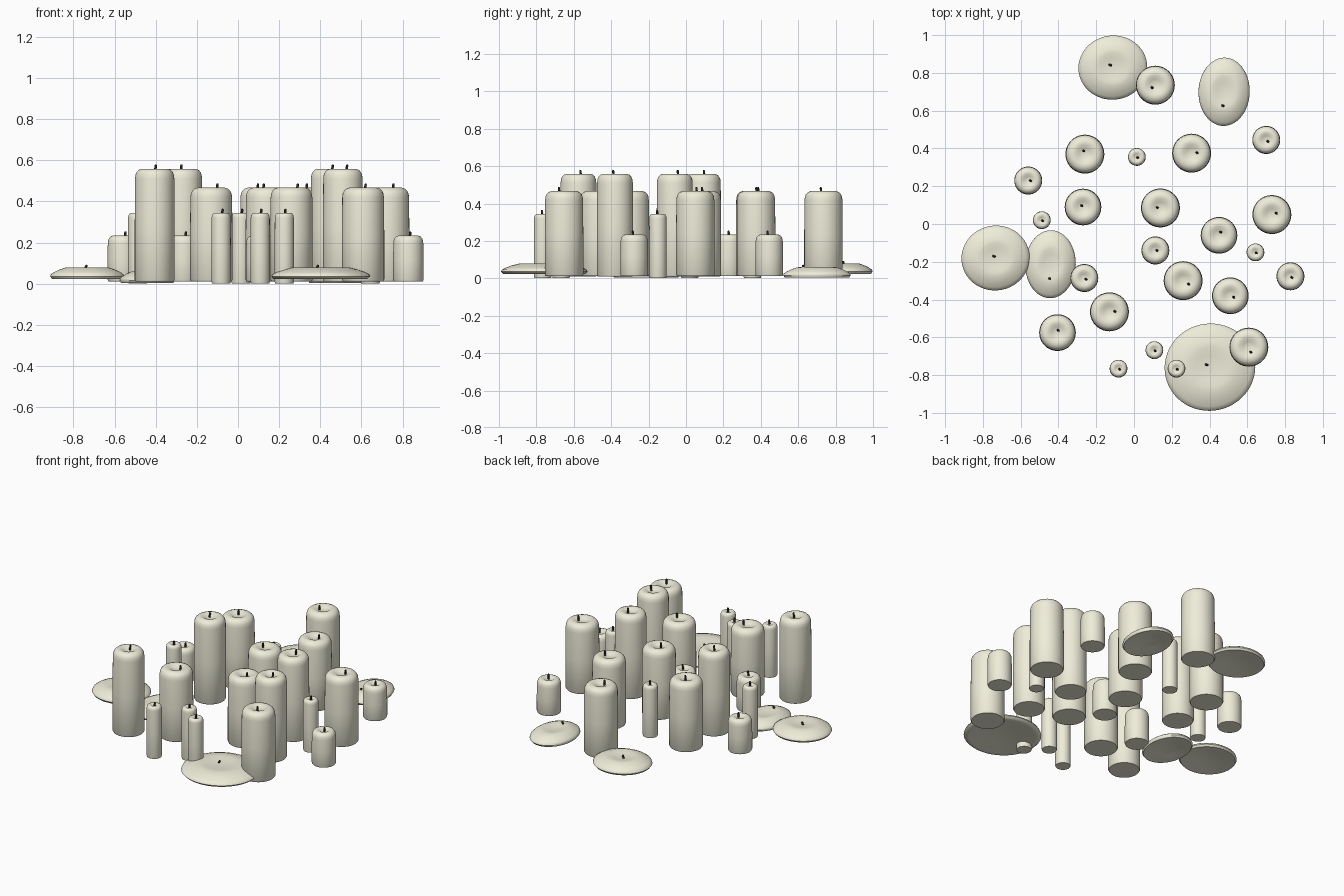
import bpy, bmesh, math
from mathutils import Vector

if "Cube" in bpy.data.objects:
    bpy.data.objects.remove(bpy.data.objects["Cube"])

def material(name, color):
    m = bpy.data.materials.new(name)
    m.diffuse_color = color
    m.use_nodes = True
    m.node_tree.nodes["Principled BSDF"].inputs["Base Color"].default_value = m.diffuse_color
    return m

WAX = material("wax", (0.86, 0.84, 0.69, 1))
BLACK = material("charred_wick", (0.02, 0.02, 0.02, 1))

def lathe(name, profile, loc, wobble=0.0, n=40, mat=WAX):
    """Closed solid of revolution; profile rows are (rx, ry, z), poles at both ends."""
    bm = bmesh.new()
    rings = []
    for rx, ry, z in profile:
        if rx == 0:
            rings.append([bm.verts.new((0, 0, z))])
            continue
        ring = []
        for i in range(n):
            a = 2 * math.pi * i / n
            k = 1 + wobble * math.sin(2 * a + 1)
            ring.append(bm.verts.new((rx * k * math.cos(a), ry * k * math.sin(a), z)))
        rings.append(ring)
    for lo, hi in zip(rings, rings[1:]):
        for i in range(n):
            j = (i + 1) % n
            if len(lo) == 1:
                bm.faces.new((lo[0], hi[j], hi[i]))
            elif len(hi) == 1:
                bm.faces.new((lo[i], lo[j], hi[0]))
            else:
                bm.faces.new((lo[i], lo[j], hi[j], hi[i]))
    for f in bm.faces:
        f.smooth = True
    bmesh.ops.recalc_face_normals(bm, faces=bm.faces)
    me = bpy.data.meshes.new(name)
    bm.to_mesh(me)
    bm.free()
    ob = bpy.data.objects.new(name, me)
    bpy.context.collection.objects.link(ob)
    ob.location = loc
    me.materials.append(mat)
    bpy.ops.object.select_all(action='DESELECT')
    bpy.context.view_layer.objects.active = ob
    ob.select_set(True)
    bpy.ops.object.shade_smooth_by_angle(angle=math.radians(50))
    return ob

def wick(name, x, y, z, top, lean):
    r = 0.006
    h = top - z
    ob = lathe(name, [(0, 0, 0), (r, r, 0), (r, r, h * 0.9), (r * 0.6, r * 0.6, h), (0, 0, h)],
               (x, y, z), n=8, mat=BLACK)
    ob.rotation_euler = lean

def candle(name, x, y, r, h, wx, wy, base):
    e = min(0.05, r * 0.55)      # height of the rounded shoulder
    rows = [(0, base), (0.95, base), (1.0, base + 0.008), (1.0, h * 0.5), (0.985, h - e),
            (0.96, h - e * 0.6), (0.9, h - e * 0.33), (0.8, h - e * 0.13), (0.65, h - e * 0.02),
            (0.48, h - e * 0.03), (0.3, h - e * 0.22), (0.15, h - e * 0.3), (0, h - e * 0.32)]
    lathe(name, [(r * k, r * k, z) for k, z in rows], (x, y, 0))
    wick(name + "_wick", wx, wy, h - 0.03, h + 0.02, (0.1, 0.12, 0))

def puddle(name, x, y, rx, ry, dz, wx, wy):
    # melted disc with a lip, a dished top and a hollow underside
    rows = [(0, 0.045), (0.5, 0.038), (0.85, 0.025), (0.95, 0.024), (1.0, 0.036), (0.98, 0.046),
            (0.9, 0.056), (0.75, 0.069), (0.58, 0.079), (0.45, 0.08), (0.3, 0.075), (0, 0.071)]
    lathe(name, [(rx * k, ry * k, z + dz) for k, z in rows], (x, y, 0), wobble=0.015, n=56)
    wick(name + "_wick", wx, wy, 0.06 + dz, 0.095 + dz, (0.15, 0.45, 0))

# style: radius, height, base
STYLES = {
    "tall_candle": (0.097, 0.56, 0.01),
    "pillar_candle": (0.103, 0.468, 0.012),
    "short_candle": (0.074, 0.235, 0.012),
    "taper_candle": (0.047, 0.345, 0.002),
}
# x, y, wick x, wick y
PLACES = {
    "tall_candle": [(-.405, -.575, -.405, -.56), (-.27, .09, -.28, .10),
                    (.45, -.06, .455, -.04), (.51, -.38, .525, -.385)],
    "pillar_candle": [(.113, .735, .092, .725), (-.26, .37, -.27, .39), (.305, .375, .33, .38),
                      (.14, .085, .12, .09), (.73, .05, .75, .06), (.26, -.30, .285, -.315),
                      (-.13, -.465, -.105, -.46), (.608, -.652, .615, -.675)],
    "short_candle": [(-.56, .23, -.552, .232), (.70, .445, .705, .44), (.113, -.14, .118, -.137),
                     (-.263, -.286, -.258, -.29), (.828, -.277, .832, -.28)],
    "taper_candle": [(.015, .355, .015, .355), (-.488, .02, -.488, .02), (.643, -.15, .643, -.15),
                     (.108, -.668, .108, -.668), (-.082, -.766, -.08, -.766), (.225, -.766, .225, -.766)],
}
for style, places in PLACES.items():
    r, h, base = STYLES[style]
    for i, (x, y, wx, wy) in enumerate(places, 1):
        candle(f"{style}_{i}", x, y, r, h, wx, wy, base)

# burnt-down candles
for i, p in enumerate([(-.112, .828, .18, .172, 0, -.135, .845),
                       (.477, .70, .134, .183, -.02, .46, .63),
                       (-.733, -.18, .178, .174, 0, -.75, -.168),
                       (-.442, -.213, .132, .182, -.02, -.457, -.285),
                       (.402, -.758, .237, .234, 0, .375, -.742)], 1):
    puddle(f"melted_candle_{i}", *p)
